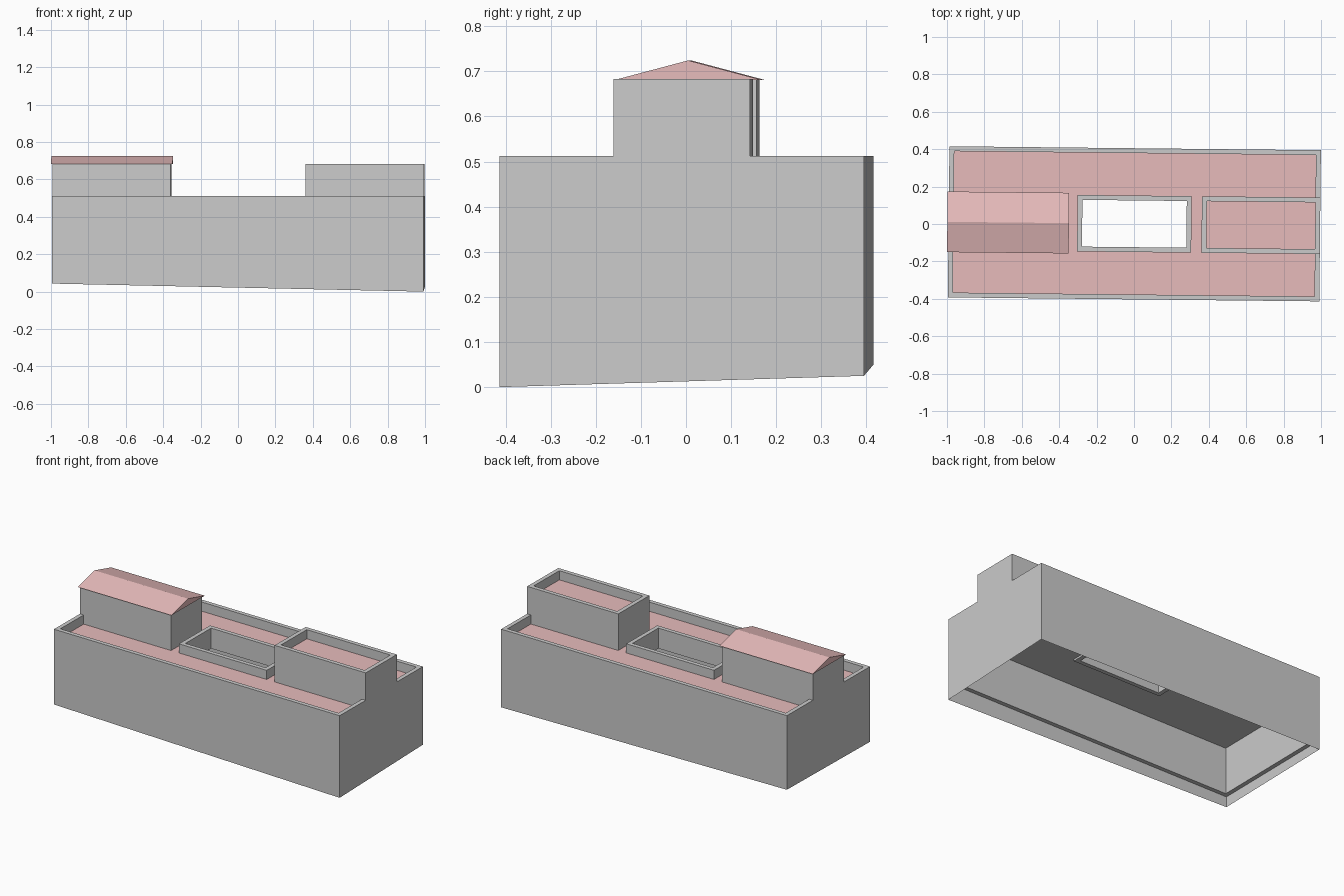
import bpy, bmesh, math
from mathutils import Matrix

if "Cube" in bpy.data.objects:
    bpy.data.objects.remove(bpy.data.objects["Cube"])

# the whole building sits slightly turned about z
PLACE = Matrix.Translation((0.002, 0.001, 0)) @ Matrix.Rotation(math.radians(-0.61), 4, 'Z')
T = 0.026                                  # wall thickness
WALL_TOP, ROOF, CEILING, LEDGE, TOWER_TOP = 0.512, 0.455, 0.397, 0.108, 0.683

red = bpy.data.materials.new("red_roof")
red.diffuse_color = (0.8, 0.5, 0.5, 1)
red.use_nodes = True
red.node_tree.nodes["Principled BSDF"].inputs["Base Color"].default_value = red.diffuse_color


def finish(name, bm, mat=None, closed=True):
    if closed:
        bmesh.ops.recalc_face_normals(bm, faces=bm.faces)
    bm.transform(PLACE)
    me = bpy.data.meshes.new(name)
    bm.to_mesh(me)
    bm.free()
    ob = bpy.data.objects.new(name, me)
    bpy.context.collection.objects.link(ob)
    if mat:
        me.materials.append(mat)
    return ob


def rect(x0, x1, y0, y1):
    return [(x0, y0), (x1, y0), (x1, y1), (x0, y1)]


def inset(r, t):
    return (r[0] + t, r[1] - t, r[2] + t, r[3] - t)


def ring(name, outer, inner, z0, z1, mat=None):
    """Rectangular frame between two rectangles, from z0 to z1."""
    bm = bmesh.new()
    loops = [[bm.verts.new((x, y, z)) for x, y in rect(*r)]
             for r, z in ((outer, z0), (outer, z1), (inner, z1), (inner, z0))]
    for a in range(4):
        p, q = loops[a], loops[(a + 1) % 4]
        for i in range(4):
            j = (i + 1) % 4
            bm.faces.new((p[i], p[j], q[j], q[i]))
    return finish(name, bm, mat)


def prism(name, profile, x0, x1, mat=None):
    """Extrude a (y, z) profile along x."""
    bm = bmesh.new()
    f = bm.faces.new([bm.verts.new((x0, y, z)) for y, z in profile])
    ext = bmesh.ops.extrude_face_region(bm, geom=[f])["geom"]
    bmesh.ops.translate(bm, vec=(x1 - x0, 0, 0),
                        verts=[v for v in ext if isinstance(v, bmesh.types.BMVert)])
    return finish(name, bm, mat)


body = (-0.993, 0.993, -0.404, 0.404)
court = (-0.305, 0.305, -0.151, 0.151)
left = (-0.993, -0.36, -0.151, 0.151)
right = (0.36, 0.993, -0.151, 0.151)

# outer walls with parapet
ring("outer_walls", body, inset(body, T), LEDGE, WALL_TOP)

# thin skirt following the sloping ground
bm = bmesh.new()
low = [bm.verts.new((x, y, z)) for (x, y), z in zip(rect(*body), (0.043, 0.0, 0.025, 0.05))]
top = [bm.verts.new((x, y, LEDGE)) for x, y in rect(*body)]
for i in range(4):
    j = (i + 1) % 4
    bm.faces.new((low[i], low[j], top[j], top[i]))
finish("foundation_skirt", bm, closed=False)

# main roof around the courtyard, grey underneath
ring("main_roof", inset(body, T), inset(court, T / 2), 0.43, ROOF, red)
ring("ceiling", inset(body, T), inset(court, T / 2), CEILING, 0.43)
ring("courtyard_walls", court, inset(court, T), 0.385, WALL_TOP)

# two rooftop blocks
for name, r in (("left_block", left), ("right_block", right)):
    ring(name + "_walls", r, inset(r, T), ROOF - 0.01, TOWER_TOP)

# flat roof on the right block
x0, x1, y0, y1 = inset(right, T)
prism("right_block_roof", [(y0, 0.6), (y1, 0.6), (y1, 0.626), (y0, 0.626)], x0, x1, red)

# gable roof on the left block
prism("gable_roof", [(-0.162, 0.681), (0.162, 0.681), (0, 0.724)], -1.0, -0.35, red)
